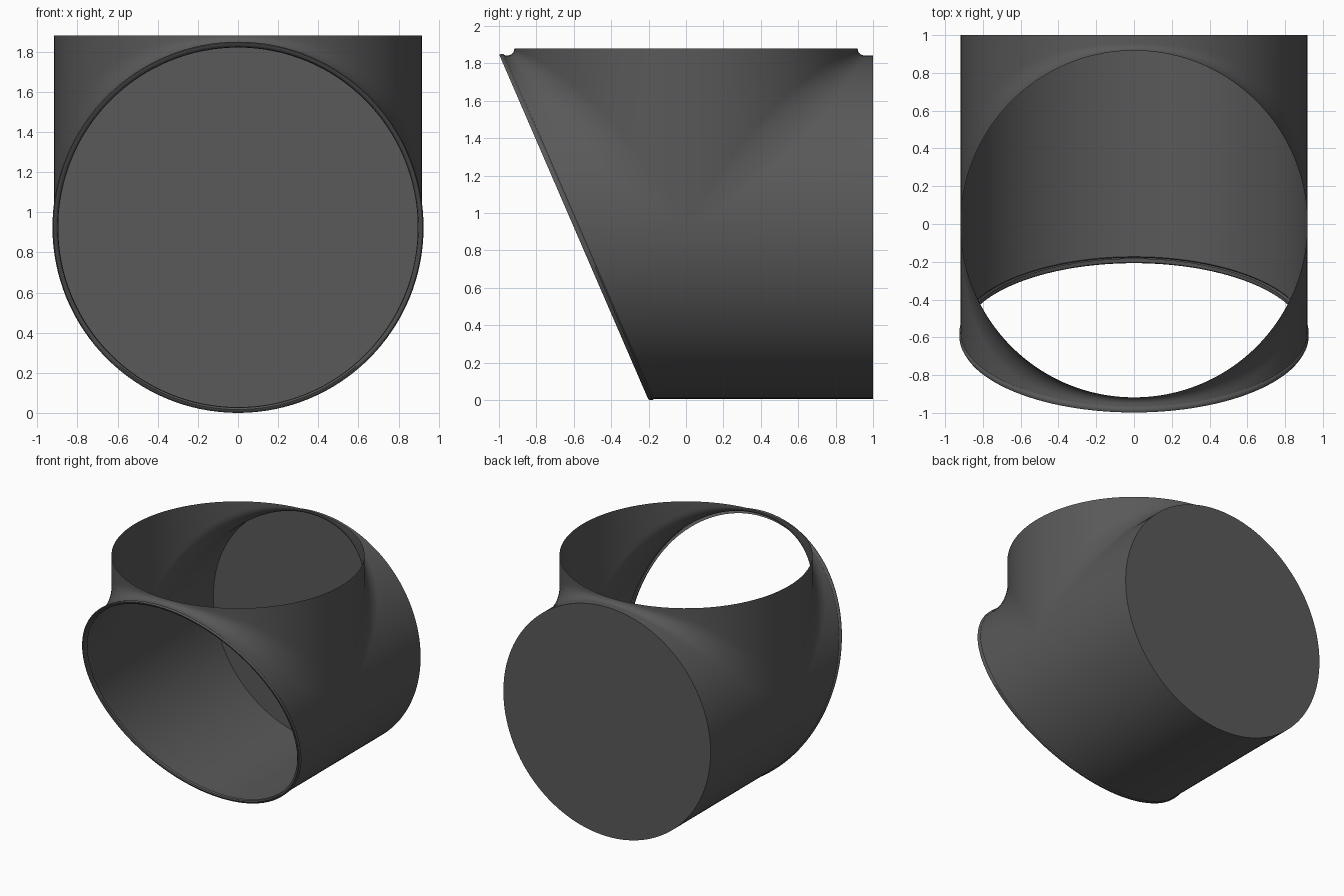
import bpy, bmesh
from math import sin, cos, pi

if "Cube" in bpy.data.objects:
    bpy.data.objects.remove(bpy.data.objects["Cube"])

R, C, TOP = 0.918, 0.925, 1.88     # tube radius, axis height, collar top
N = 64                             # segments per half turn

dark = bpy.data.materials.new("dark_grey")
dark.diffuse_color = (0.1, 0.1, 0.1, 1)
dark.use_nodes = True
dark.node_tree.nodes["Principled BSDF"].inputs["Base Color"].default_value = dark.diffuse_color


def front_y(z):
    """Slanted plane of the front mouth."""
    return -1 + (2 * C - z) * 0.8 / (2 * C)


def loft(bm, rows, close=False):
    grid = [[bm.verts.new(p) for p in row] for row in rows]
    pairs = list(zip(grid, grid[1:]))
    if close:
        pairs.append((grid[-1], grid[0]))
    for a, b in pairs:
        for j in range(len(a) - 1):
            bm.faces.new((a[j], a[j + 1], b[j + 1], b[j]))


def finish(bm, name):
    bmesh.ops.remove_doubles(bm, verts=bm.verts, dist=1e-5)
    bmesh.ops.dissolve_degenerate(bm, edges=bm.edges, dist=1e-5)
    bmesh.ops.recalc_face_normals(bm, faces=bm.faces)
    me = bpy.data.meshes.new(name)
    bm.to_mesh(me)
    bm.free()
    me.materials.append(dark)
    ob = bpy.data.objects.new(name, me)
    bpy.context.collection.objects.link(ob)
    bpy.ops.object.select_all(action='DESELECT')
    ob.select_set(True)
    bpy.context.view_layer.objects.active = ob
    bpy.ops.object.shade_smooth_by_angle(angle=0.8)
    return ob


def branch(t, side):
    """Line along the tube, blend arc, then line up the round collar."""
    s = max(sin(t), 0.0)
    x, m = R * cos(t), R * s
    k = s * (0.035 + 0.6 * (1 - s))
    end = front_y(C + m) + 0.03 if side < 0 else 1.0
    pts = [(x, end, C + m)]
    for i in range(11):
        a = i / 10 * pi / 2
        pts.append((x, side * (m + k - k * sin(a)), C + m + k - k * cos(a)))
    pts.append((x, side * m, TOP))
    return pts


# Body: horizontal tube blended into the vertical collar
bm = bmesh.new()
for side in (-1, 1):
    loft(bm, [branch(pi * i / N, side) for i in range(N + 1)])
lower = []
for i in range(N + 1):
    t = pi + pi * i / N
    x, z = R * cos(t), C + R * sin(t)
    lower.append([(x, front_y(z) + 0.03, z), (x, 0, z), (x, 1, z)])
loft(bm, lower)
finish(bm, "pipe_body")

# Flat disc closing the back
bm = bmesh.new()
bm.faces.new([bm.verts.new((R * cos(pi * i / N), 1, C + R * sin(pi * i / N)))
              for i in range(2 * N)])
finish(bm, "back_cap")

# Thin rounded lip around the slanted mouth
profile = [(R, 0.03), (0.925, 0.022), (0.925, 0.008), (0.92, 0.0),
           (0.908, 0.0), (0.899, 0.008), (0.896, 0.03)]
rows = []
for i in range(2 * N):
    t = pi * i / N
    rows.append([(r * cos(t), front_y(C + r * sin(t)) + d, C + r * sin(t))
                 for r, d in profile])
bm = bmesh.new()
loft(bm, rows, close=True)
finish(bm, "mouth_lip")
